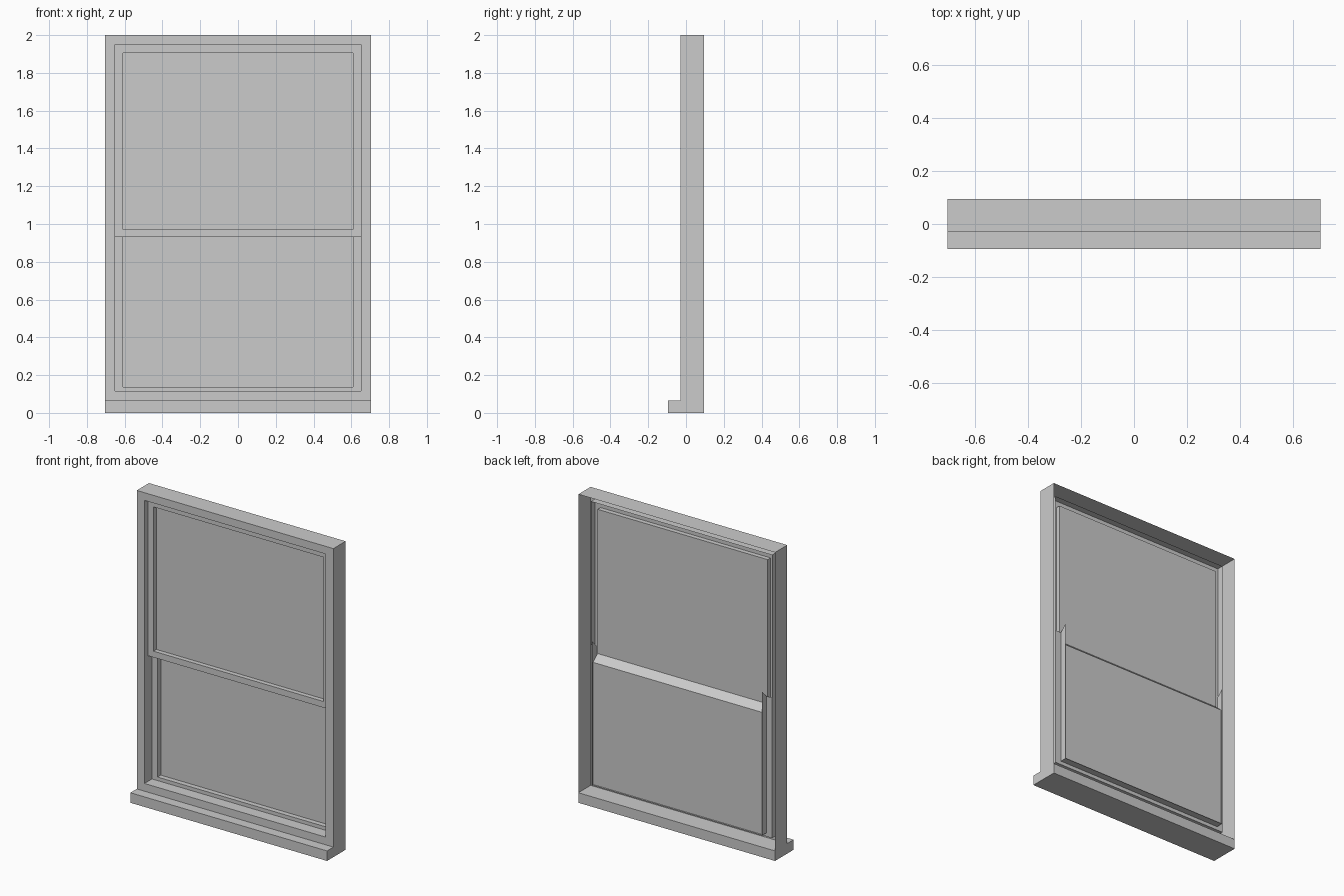
import bpy, bmesh

if "Cube" in bpy.data.objects:
    bpy.data.objects.remove(bpy.data.objects["Cube"])


def finish(name, bm):
    mesh = bpy.data.meshes.new(name)
    bm.to_mesh(mesh)
    bm.free()
    obj = bpy.data.objects.new(name, mesh)
    bpy.context.collection.objects.link(obj)
    return obj


def loft(name, loops, cap=False):
    """Bridge rectangles (half width, z bottom, z top, y), outer to inner."""
    bm = bmesh.new()
    rings = [[bm.verts.new(p) for p in ((-w, y, a), (w, y, a), (w, y, b), (-w, y, b))]
             for w, a, b, y in loops]
    for r, s in zip(rings, rings[1:]):
        for i in range(4):
            j = (i + 1) % 4
            bm.faces.new((r[i], r[j], s[j], s[i]))
    if cap:
        bm.faces.new(rings[-1])
    return finish(name, bm)


def sheets(name, polys, mirror=False):
    """Flat panels from point lists, optionally mirrored across x."""
    bm = bmesh.new()
    for poly in polys:
        bm.faces.new([bm.verts.new(p) for p in poly])
        if mirror:
            bm.faces.new([bm.verts.new((-x, y, z)) for x, y, z in reversed(poly)])
    bmesh.ops.remove_doubles(bm, verts=bm.verts, dist=1e-5)
    return finish(name, bm)


W, IN, GL = 0.705, 0.65, 0.61       # half widths: outer frame, opening, glass
BACK, FRONT = 0.095, -0.03
UP, UPG = 0.005, 0.035              # upper sash front and glass depth
LO, LOG, FIN = 0.047, 0.08, 0.092   # lower sash front, glass, stile back edge

# Sill
bpy.ops.mesh.primitive_cube_add(size=1, location=(0, 0, 0.0325))
sill = bpy.context.object
sill.name = "sill"
sill.scale = (2 * W, 0.19, 0.065)

# Outer frame: hollow casing, open at the back
loft("outer_frame", [(W, 0.064, 2.0, BACK), (W, 0.064, 2.0, FRONT),
                     (IN, 0.115, 1.95, FRONT), (IN, 0.115, 1.95, LO)])

# Upper sash with its pane
loft("upper_sash", [(IN, 0.93, 1.95, UP), (GL, 0.97, 1.905, UP),
                    (GL, 0.97, 1.905, UPG)], cap=True)

# Lower sash stiles: front face and a return with a slanted top
sheets("lower_sash_stiles", [
    [(GL, LO, 0.115), (IN, LO, 0.115), (IN, LO, 1.025), (GL, LO, 1.025)],
    [(GL, LO, 0.138), (GL, LO, 1.025), (GL, FIN, 1.07), (GL, FIN, 0.138)],
], mirror=True)

# Lower sash bottom rail
sheets("lower_sash_bottom_rail", [
    [(-GL, LO, 0.115), (GL, LO, 0.115), (GL, LO, 0.138), (-GL, LO, 0.138)],
    [(-GL, LO, 0.138), (GL, LO, 0.138), (GL, FIN, 0.138), (-GL, FIN, 0.138)],
])

# Lower pane
sheets("lower_pane", [[(-GL, LOG, 0.138), (GL, LOG, 0.138),
                       (GL, LOG, 0.93), (-GL, LOG, 0.93)]])

# Meeting rail: flat underside and sloped back
sheets("meeting_rail", [
    [(-IN, UP, 0.93), (-IN, LO, 0.93), (IN, LO, 0.93), (IN, UP, 0.93)],
    [(-GL, LO, 0.93), (-GL, LOG, 0.93), (GL, LOG, 0.93), (GL, LO, 0.93)],
    [(GL, LOG, 0.93), (-GL, LOG, 0.93), (-GL, UPG, 0.97), (GL, UPG, 0.97)],
])
